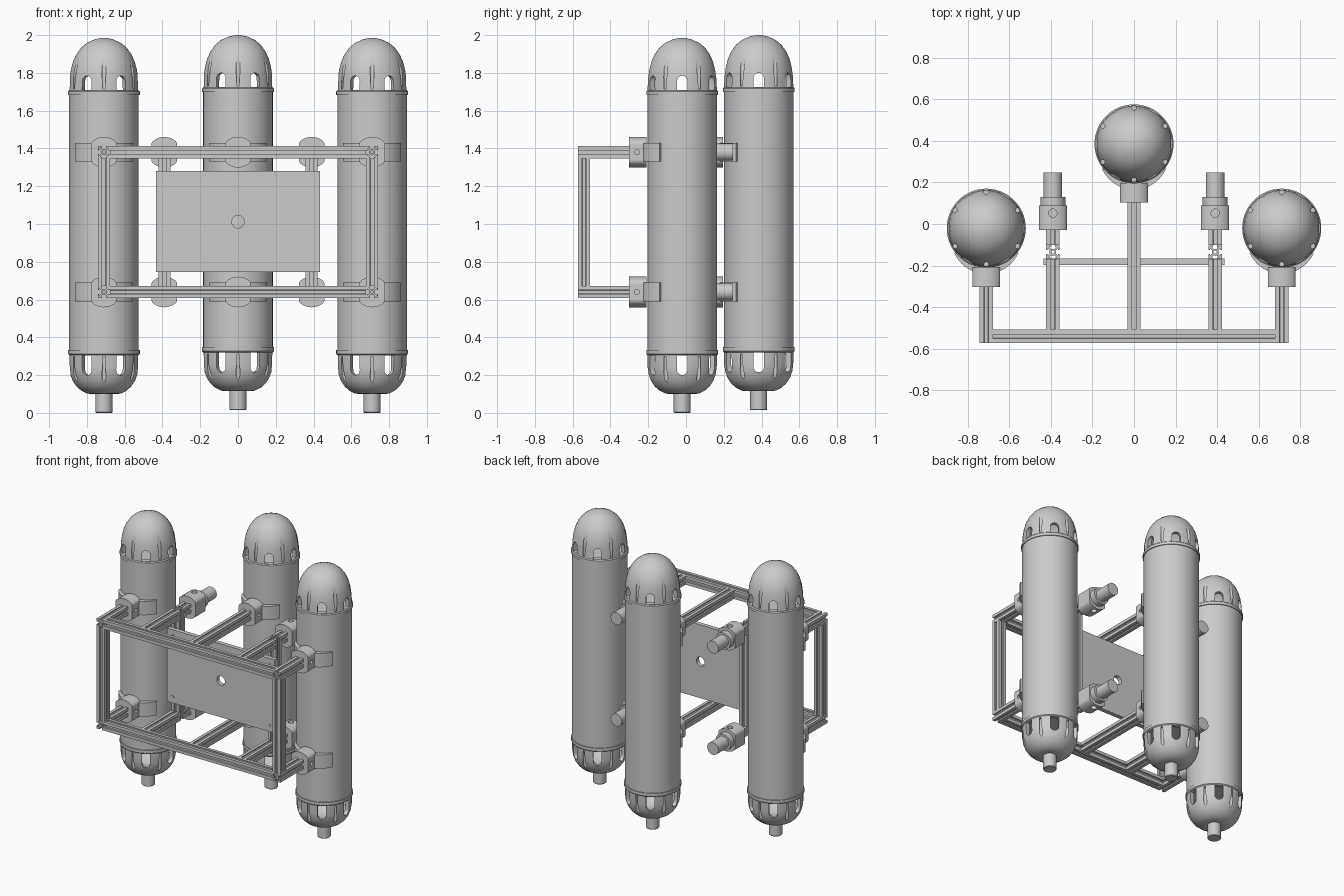
import bpy, bmesh, math
from mathutils import Matrix

if "Cube" in bpy.data.objects:
    bpy.data.objects.remove(bpy.data.objects["Cube"])

grey = bpy.data.materials.new("plain_grey")
grey.diffuse_color = (0.6, 0.6, 0.6, 1)
grey.use_nodes = True
grey.node_tree.nodes["Principled BSDF"].inputs["Base Color"].default_value = grey.diffuse_color
MAP = {'x': lambda u, v, t: (t, u, v),
       'y': lambda u, v, t: (u, t, v),
       'z': lambda u, v, t: (u, v, t)}


def finish(name, bm, angle=35):
    bmesh.ops.remove_doubles(bm, verts=bm.verts, dist=1e-5)
    bmesh.ops.recalc_face_normals(bm, faces=bm.faces)
    me = bpy.data.meshes.new(name)
    bm.to_mesh(me)
    bm.free()
    me.materials.append(grey)
    me.shade_smooth()
    me.set_sharp_from_angle(angle=math.radians(angle))
    ob = bpy.data.objects.new(name, me)
    bpy.context.collection.objects.link(ob)
    return ob


def add_prism(bm, poly, axis, a, b, mat=None):
    """Extrude a 2D outline along an axis from a to b."""
    rings = [[bm.verts.new(MAP[axis](u, v, t)) for u, v in poly] for t in (a, b)]
    n = len(poly)
    for i in range(n):
        j = (i + 1) % n
        bm.faces.new((rings[0][i], rings[0][j], rings[1][j], rings[1][i]))
    bm.faces.new(rings[0])
    bm.faces.new(rings[1])
    if mat:
        bmesh.ops.transform(bm, matrix=mat, verts=rings[0] + rings[1])


def prism(name, poly, axis, a, b):
    bm = bmesh.new()
    add_prism(bm, poly, axis, a, b)
    return finish(name, bm)


def circle(r, u=0, v=0, n=24):
    return [(u + r * math.cos(2 * math.pi * i / n), v + r * math.sin(2 * math.pi * i / n))
            for i in range(n)]


def lathe(name, loop, n=60):
    """Revolve a closed (radius, height) loop about z."""
    bm = bmesh.new()
    vs = [bm.verts.new((r, 0, z)) for r, z in loop]
    es = [bm.edges.new((vs[i], vs[(i + 1) % len(vs)])) for i in range(len(vs))
          if loop[i][0] + loop[(i + 1) % len(vs)][0] > 0]
    bmesh.ops.spin(bm, geom=vs + es, cent=(0, 0, 0), axis=(0, 0, 1),
                   angle=2 * math.pi, steps=n, use_duplicate=False)
    bmesh.ops.remove_doubles(bm, verts=bm.verts, dist=1e-5)
    return finish(name, bm)


def cut(ob, bm):
    """Subtract the bmesh from the object and bake the result."""
    cutter = finish("cutter", bm)
    cutter.hide_render = True
    mod = ob.modifiers.new("cut", 'BOOLEAN')
    mod.object = cutter
    mod.operation = 'DIFFERENCE'
    mod.solver = 'EXACT'
    dg = bpy.context.evaluated_depsgraph_get()
    me = bpy.data.meshes.new_from_object(ob.evaluated_get(dg))
    ob.modifiers.clear()
    ob.data = me
    bpy.data.objects.remove(cutter)
    me.shade_smooth()
    me.set_sharp_from_angle(angle=math.radians(35))


def place(ob, spots):
    """Move the part to the first spot and put linked copies on the others."""
    base = ob.name
    for i, p in enumerate(spots):
        o = ob if i == 0 else ob.copy()
        if i:
            o.name = base
            bpy.context.collection.objects.link(o)
        o.location = p


TUBES = [(-0.71, -0.02, 0), (0.71, -0.02, 0), (0, 0.385, 0.015)]
LEVELS = (0.64, 1.38)

# tube bodies and end nozzles
place(lathe("tube_body", [(0, 0.32), (0.184, 0.32), (0.184, 1.69), (0, 1.69)]), TUBES)
place(lathe("tube_nozzle", [(0, 0), (0.041, 0), (0.045, 0.004), (0.045, 0.13), (0, 0.13)], 32), TUBES)

# upper cap: hollow dome with flange
top_cap = lathe("upper_cap", [
    (0.19, 1.683), (0.19, 1.702), (0.184, 1.708), (0.181, 1.77), (0.174, 1.82), (0.163, 1.86),
    (0.146, 1.898), (0.121, 1.933), (0.09, 1.959), (0.05, 1.977), (0.02, 1.984), (0, 1.985),
    (0, 1.955), (0.05, 1.947), (0.10, 1.915), (0.135, 1.86), (0.15, 1.80), (0.155, 1.70), (0.155, 1.683)])
# lower cap: hollow bowl with flange
low_cap = lathe("lower_cap", [
    (0.19, 0.333), (0.19, 0.312), (0.184, 0.306), (0.183, 0.24), (0.178, 0.205), (0.165, 0.17),
    (0.145, 0.14), (0.12, 0.118), (0.09, 0.103), (0.07, 0.10), (0, 0.10),
    (0, 0.125), (0.08, 0.128), (0.12, 0.15), (0.148, 0.19), (0.155, 0.24), (0.155, 0.333)])

# arched windows with screw channels between them
for cap, z0, z1, sgn in ((top_cap, 1.71, 1.757, 1), (low_cap, 0.304, 0.228, -1)):
    arch = [(-0.028, z0), (0.028, z0)] + [
        (0.028 * math.cos(k * math.pi / 8), z1 + sgn * 0.028 * math.sin(k * math.pi / 8)) for k in range(9)]
    bm = bmesh.new()
    for k in range(6):
        add_prism(bm, arch, 'y', 0.10, 0.25, Matrix.Rotation(math.radians(30 + 60 * k), 4, 'Z'))
        add_prism(bm, circle(0.011, 0, 0.174, 12), 'z', z0 + sgn * 0.006, z0 + sgn * 0.3,
                  Matrix.Rotation(math.radians(60 * k), 4, 'Z'))
    cut(cap, bm)
    place(cap, TUBES)

# slotted frame rail outline, one side repeated four times
H = 0.032
side = [(H, -H), (H, -0.010), (0.025, -0.010), (0.025, -0.018), (0.016, -0.009),
        (0.016, 0.009), (0.025, 0.018), (0.025, 0.010), (H, 0.010)]
RAIL = []
for q in range(4):
    c, s = (1, 0, -1, 0)[q], (0, 1, 0, -1)[q]
    RAIL += [(u * c - v * s, u * s + v * c) for u, v in side]


def rail(name, axis, a, b, spots):
    bm = bmesh.new()
    add_prism(bm, RAIL, axis, a, b)
    ob = finish(name, bm)
    # round bore through the rail
    bm = bmesh.new()
    add_prism(bm, circle(0.008, n=12), axis, a - 0.01, b + 0.01)
    cut(ob, bm)
    place(ob, spots)


rail("cross_rail", 'x', -0.678, 0.678, [(0, -0.54, z) for z in LEVELS])
rail("corner_post", 'z', 0.672, 1.348, [(s * 0.71, -0.54, 0) for s in (-1, 1)])
rail("corner_rail", 'y', -0.572, -0.28, [(s * 0.71, 0, z) for s in (-1, 1) for z in LEVELS])
rail("centre_rail", 'y', -0.508, 0.13, [(0, 0, z) for z in LEVELS])
rail("inner_rail", 'y', -0.508, -0.168, [(s * 0.39, 0, z) for s in (-1, 1) for z in LEVELS])
rail("inner_post", 'z', 0.608, 1.412, [(s * 0.39, -0.135, 0) for s in (-1, 1)])
rail("stub_rail", 'y', -0.102, -0.01, [(s * 0.39, 0, z) for s in (-1, 1) for z in LEVELS])

# oval hub outline with flattened sides
OVAL = [(max(-0.067, min(0.067, u * 1.08)), v) for u, v in circle(0.081, n=40)]

# clamps holding the tubes: hub plus curved saddle
CLAMPS = [(x, y, z) for x, y, _ in TUBES for z in LEVELS]
hub = prism("clamp_hub", OVAL, 'y', -0.282, -0.188)
bm = bmesh.new()
for sx in (-1, 1):
    add_prism(bm, circle(0.013, -0.24, 0, 16), 'x', sx * 0.05, sx * 0.1)
cut(hub, bm)
place(hub, CLAMPS)

arc = [math.radians(-52 + 104 * k / 24) for k in range(25)]
saddle = [(0.184 * math.sin(a), -0.184 * math.cos(a)) for a in arc]
saddle += [((0.192 + 0.028 * math.cos(a * 1.6)) * math.sin(a),
            -(0.192 + 0.028 * math.cos(a * 1.6)) * math.cos(a)) for a in reversed(arc)]
place(prism("clamp_saddle", saddle, 'z', -0.05, 0.05), CLAMPS)

# rear jets on the inner posts: hub, collar and pipe
JETS = [(s * 0.39, 0, z) for s in (-1, 1) for z in LEVELS]
hub = prism("jet_hub", OVAL, 'y', -0.03, 0.088)
bm = bmesh.new()
for sz in (-1, 1):
    add_prism(bm, circle(0.02, 0, 0.052, 20), 'z', sz * 0.055, sz * 0.1)
cut(hub, bm)
place(hub, JETS)
place(prism("jet_collar", circle(0.06, n=32), 'y', 0.085, 0.13), JETS)
place(prism("jet_pipe", circle(0.045, n=32), 'y', 0.12, 0.248), JETS)

# centre panel with a round hole and corner bolts
panel = prism("panel", [(-0.435, 0.745), (0.435, 0.745), (0.435, 1.28), (-0.435, 1.28)], 'y', -0.198, -0.167)
bm = bmesh.new()
add_prism(bm, circle(0.033, 0, 1.012, 32), 'y', -0.3, -0.1)
cut(panel, bm)
place(prism("panel_bolt", circle(0.012, n=12), 'y', -0.203, -0.19),
      [(s * 0.39, 0, z) for s in (-1, 1) for z in (0.79, 1.235)])
